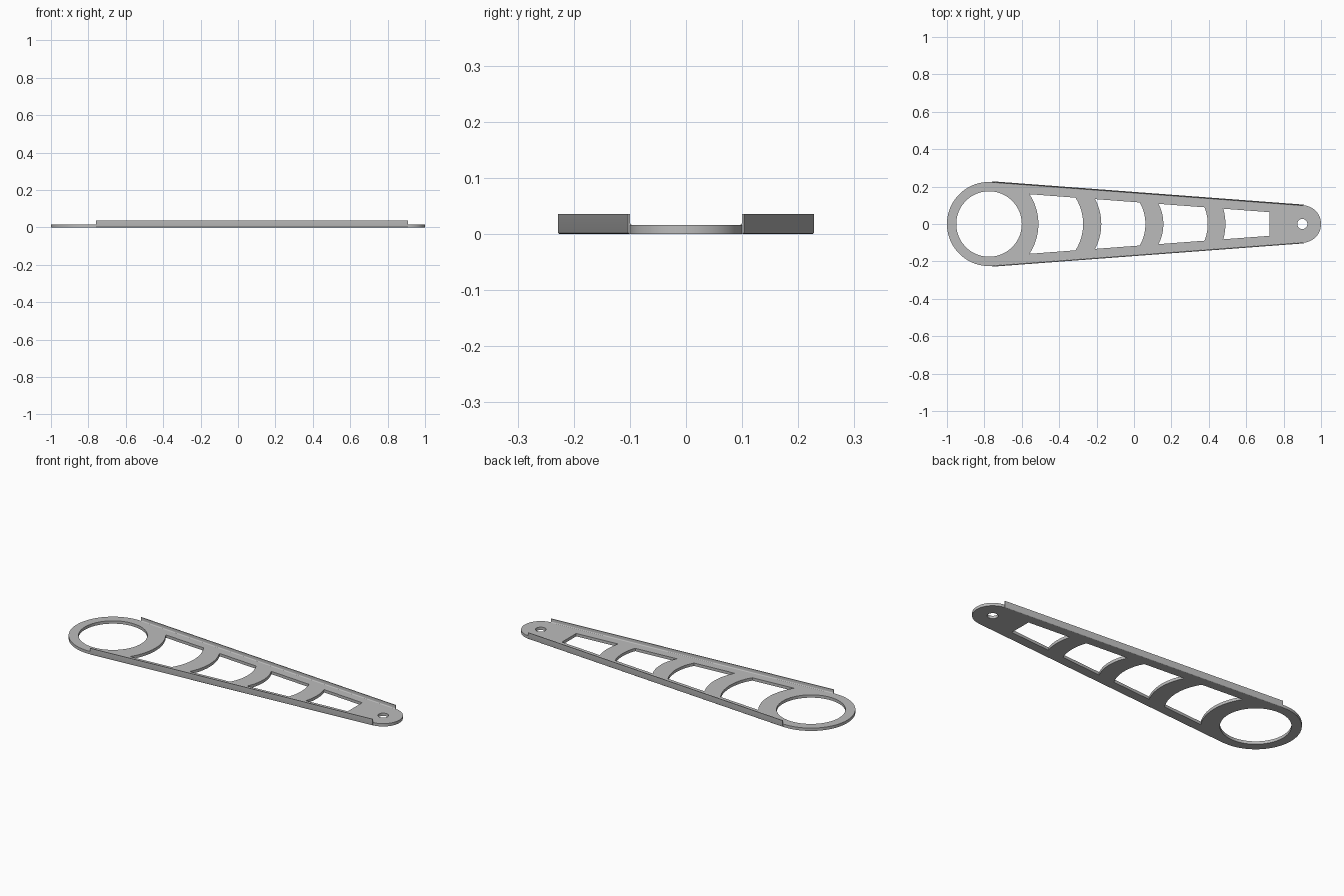
import bpy, bmesh, math
from mathutils import Vector

old = bpy.data.objects.get("Cube")
if old:
    bpy.data.objects.remove(old)

BIG_X, BIG_R, HOLE_R = -0.775, 0.225, 0.175
TIP_X, TIP_R, PIN_R = 0.9, 0.1, 0.027
THICK, HEIGHT, WALL = 0.016, 0.036, 0.004
SLOPE = math.asin((BIG_R - TIP_R) / (TIP_X - BIG_X))  # tilt of the long edges

metal = bpy.data.materials.new("grey metal")
metal.use_nodes = True
GREY = (0.5, 0.5, 0.5, 1)
metal.diffuse_color = GREY
metal.node_tree.nodes["Principled BSDF"].inputs["Base Color"].default_value = GREY


def finish(name, bm):
    bmesh.ops.recalc_face_normals(bm, faces=bm.faces)
    mesh = bpy.data.meshes.new(name)
    bm.to_mesh(mesh)
    bm.free()
    mesh.materials.append(metal)
    obj = bpy.data.objects.new(name, mesh)
    bpy.context.collection.objects.link(obj)
    bpy.ops.object.select_all(action='DESELECT')
    obj.select_set(True)
    bpy.context.view_layer.objects.active = obj
    bpy.ops.object.shade_smooth_by_angle(angle=math.radians(30))
    return obj


def arc(cx, r, start, end, n):
    return [(cx + r * math.cos(start + (end - start) * i / n),
             r * math.sin(start + (end - start) * i / n)) for i in range(n + 1)]


def bowed_side(corner_x, mid_x):
    """Arc from the lower to the upper window edge, bulging to mid_x."""
    half = 0.1175 - math.tan(SLOPE) * corner_x
    sag = mid_x - corner_x
    if sag == 0:
        return [(corner_x, -half), (corner_x, half)]
    r = (half ** 2 + sag ** 2) / (2 * sag)
    a = math.asin(half / r)
    return arc(mid_x - r, r, -a, a, 20)


# Plate outline: two round ends joined by tangents
up = math.pi / 2 - SLOPE
loops = [arc(BIG_X, BIG_R, up, 2 * math.pi - up, 64) + arc(TIP_X, TIP_R, -up, up, 40),
         arc(BIG_X, HOLE_R, 0, 2 * math.pi, 80)[:-1],
         arc(TIP_X, PIN_R, 0, 2 * math.pi, 32)[:-1]]

# Windows: corner x and middle x of the left side, then of the right side
for lc, lm, rc, rm in [(-0.559, -0.511, -0.313, -0.272),
                       (-0.208, -0.175, 0.031, 0.061),
                       (0.131, 0.157, 0.377, 0.394),
                       (0.477, 0.489, 0.725, 0.725)]:
    loops.append(bowed_side(lc, lm) + bowed_side(rc, rm)[::-1])

# Flat plate with its openings
bm = bmesh.new()
for loop in loops:
    verts = [bm.verts.new((x, y, 0)) for x, y in loop]
    for a, b in zip(verts, verts[1:] + verts[:1]):
        bm.edges.new((a, b))
bmesh.ops.triangle_fill(bm, edges=bm.edges[:], use_beauty=True, normal=(0, 0, 1))
grown = bmesh.ops.extrude_face_region(bm, geom=bm.faces[:], use_keep_orig=True)
bmesh.ops.translate(bm, vec=(0, 0, THICK),
                    verts=[v for v in grown["geom"] if isinstance(v, bmesh.types.BMVert)])
finish("arm_plate", bm)

# Upright flange section: (outward, height), rounded below and filleted inside
section = [(0, 0)]
section += [(WALL * math.sin(t * math.pi / 8), WALL * (1 - math.cos(t * math.pi / 8)))
            for t in range(1, 5)]
section += [(WALL, HEIGHT), (0, HEIGHT)]
F = 0.005
section += [(-F + F * math.cos(t * math.pi / 8), THICK + F - F * math.sin(t * math.pi / 8))
            for t in range(5)]
section += [(-F, THICK / 2), (0, THICK / 2)]

for side, name in ((1, "left_flange"), (-1, "right_flange")):
    out = Vector((math.sin(SLOPE), side * math.cos(SLOPE), 0))
    bm = bmesh.new()
    rings = []
    for cx, r in ((BIG_X, BIG_R), (TIP_X, TIP_R)):
        foot = Vector((cx, 0, 0)) + out * r
        rings.append([bm.verts.new(foot + out * o + Vector((0, 0, z))) for o, z in section])
    n = len(section)
    for i in range(n):
        j = (i + 1) % n
        bm.faces.new((rings[0][i], rings[0][j], rings[1][j], rings[1][i]))
    for ring in rings:
        bm.faces.new(ring)
    finish(name, bm)
